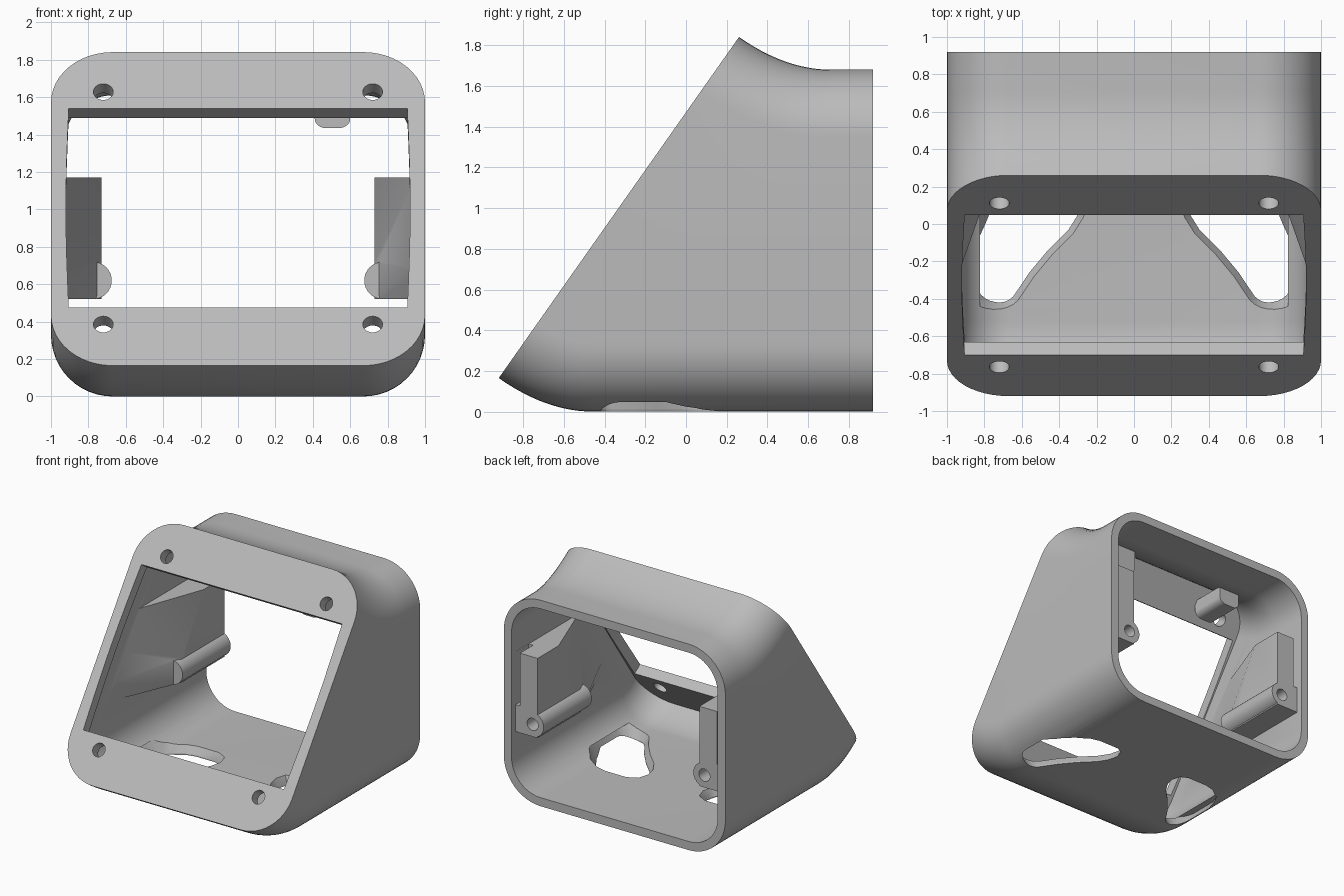
import bpy, bmesh, math
from mathutils import Vector

if bpy.data.objects.get("Cube"):
    bpy.data.objects.remove(bpy.data.objects["Cube"], do_unlink=True)

grey = bpy.data.materials.new("light grey plastic")
grey.use_nodes = True
colour = (0.5, 0.5, 0.5, 1)
grey.diffuse_color = colour
grey.node_tree.nodes["Principled BSDF"].inputs["Base Color"].default_value = colour

# Sloped face frame: origin at its lower edge, up direction and inward normal
ORIGIN = Vector((0, -0.92, 0.165))
UP = Vector((0, 1.18, 1.675)).normalized()
IN = Vector((0, UP.z, -UP.y))
SLOPE_LEN, BACK_H, BACK_Y, RADIUS = 2.05, 1.68, 0.92, 0.33
PLATE, WALL = 0.086, 0.07


def on_slope(x, v, depth=0):
    return Vector((x, 0, 0)) + ORIGIN + UP * v + IN * depth


def make(name, bm):
    bmesh.ops.recalc_face_normals(bm, faces=bm.faces)
    mesh = bpy.data.meshes.new(name)
    bm.to_mesh(mesh)
    bm.free()
    mesh.materials.append(grey)
    obj = bpy.data.objects.new(name, mesh)
    bpy.context.collection.objects.link(obj)
    return obj


def skin(name, rings):
    """Closed solid through rings with equal point counts."""
    bm = bmesh.new()
    loops = [[bm.verts.new(p) for p in ring] for ring in rings]
    n = len(loops[0])
    for a, b in zip(loops, loops[1:]):
        for i in range(n):
            j = (i + 1) % n
            bm.faces.new((a[i], a[j], b[j], b[i]))
    bm.faces.new(loops[0])
    bm.faces.new(loops[-1])
    return make(name, bm)


def hull(name, points):
    bm = bmesh.new()
    for p in points:
        bm.verts.new(p)
    bmesh.ops.convex_hull(bm, input=bm.verts)
    return make(name, bm)


def box(name, x, y, z):
    return hull(name, [(a, b, c) for a in x for b in y for c in z])


def rod(name, start, end, r, n=32):
    start, end = Vector(start), Vector(end)
    axis = (end - start).normalized()
    side = Vector((1, 0, 0))
    other = axis.cross(side)
    turn = [2 * math.pi * i / n for i in range(n)]
    return skin(name, [[p + side * r * math.cos(t) + other * r * math.sin(t)
                        for t in turn] for p in (start, end)])


def apply_bool(body, tool, op):
    mod = body.modifiers.new(op, 'BOOLEAN')
    mod.operation, mod.object, mod.solver = op, tool, 'EXACT'
    bpy.context.view_layer.update()
    result = bpy.data.meshes.new_from_object(
        body.evaluated_get(bpy.context.evaluated_depsgraph_get()))
    body.modifiers.clear()
    body.data = result
    bpy.data.objects.remove(tool, do_unlink=True)


def rounded_rect(height, inset, seg=12):
    r, pts = RADIUS - inset, []
    for q, (sx, v) in enumerate([(1, height - RADIUS), (-1, height - RADIUS),
                                 (-1, RADIUS), (1, RADIUS)]):
        for i in range(seg + 1):
            t = math.pi / 2 * (q + i / seg)
            pts.append((sx * (1 - RADIUS) + r * math.cos(t), v + r * math.sin(t)))
    return pts


def shell(name, inset, depth, back_y, steps=12):
    """Sweep from the sloped outline, curving into the straight back."""
    pairs = list(zip(rounded_rect(SLOPE_LEN, inset), rounded_rect(BACK_H, inset)))
    rings = [[] for _ in range(steps + 2)]
    for (fx, fv), (bx, bz) in pairs:
        p0 = on_slope(fx, fv, depth)
        drop = p0.z - bz
        p1 = p0 + IN * drop / -IN.z
        p2 = Vector((bx, p1.y + 1.4 * drop, bz))
        for k in range(steps + 1):
            t = k / steps
            rings[k].append(p0 * (1 - t) ** 2 + p1 * 2 * t * (1 - t) + p2 * t * t)
        rings[-1].append(Vector((bx, back_y, bz)))
    return skin(name, rings)


# Housing shell, hollow and open at the back
housing = shell("housing", 0, 0, BACK_Y)
apply_bool(housing, shell("cavity", WALL, PLATE, BACK_Y + 0.1), 'DIFFERENCE')

# Screen opening with slightly bowed sides
low, high = 0.38, 1.68
outline = []
for s in (1, -1):
    for i in range(9):
        t = i / 8 if s > 0 else 1 - i / 8
        outline.append((s * (0.905 + 0.015 * math.sin(math.pi * t)), low + (high - low) * t))
apply_bool(housing, skin("opening", [[on_slope(x, v, d) for x, v in outline]
                                     for d in (-0.1, PLATE + 0.03)]), 'DIFFERENCE')

# Corner screw holes in the sloped face
for x in (-0.72, 0.72):
    for v in (0.27, 1.79):
        apply_bool(housing, rod("screw_hole", on_slope(x, v, -0.1),
                                on_slope(x, v, PLATE + 0.06), 0.053), 'DIFFERENCE')

# Flared teardrop vents in the floor
vent = [(0.72 + 0.1 * math.cos(t), -0.32 + 0.1 * math.sin(t))
        for t in [math.pi * (1.15 + 0.85 * i / 10) for i in range(11)]]
vent += [(0.82, -0.1), (0.77, 0.05), (0.72, 0.14), (0.62, 0.21), (0.54, 0.23),
         (0.36, 0.23), (0.3, 0.2), (0.28, 0.13), (0.3, 0.05), (0.35, -0.03),
         (0.46, -0.14), (0.56, -0.26)]


def grow(pts, d):
    out = []
    for i, p in enumerate(pts):
        a, b = Vector(pts[i - 1]), Vector(pts[(i + 1) % len(pts)])
        t = (b - a).normalized()
        out.append((p[0] + t.y * d, p[1] - t.x * d))
    return out


for s in (1, -1):
    rings = [[(s * x, y, z) for x, y in grow(vent, d)]
             for z, d in ((-0.1, 0), (0.01, 0), (0.12, 0.06))]
    apply_bool(housing, skin("vent", rings), 'DIFFERENCE')

# Side brackets with a screw boss each
for s in (1, -1):
    bracket = hull("bracket", [(s * x, y, z) for x, y, z in (
        (0.73, 0.87, 0.52), (0.73, 0.87, 1.17), (0.95, 0.87, 0.52), (0.95, 0.87, 1.17),
        (0.73, 0.32, 0.72), (0.73, 0.6, 1.17), (0.73, 0.32, 0.52),
        (0.95, 0.0, 1.17), (0.95, -0.3, 0.68), (0.95, -0.2, 0.52))])
    cx = s * 0.775
    apply_bool(bracket, rod("boss", (cx, 0.25, 0.62), (cx, 0.87, 0.62), 0.1), 'UNION')
    apply_bool(bracket, rod("boss_hole", (cx, 0.5, 0.62), (cx, 1, 0.62), 0.05), 'DIFFERENCE')
    apply_bool(bracket, box("slot", (s * 0.89, s * 0.929), (0.7, 1), (0.74, 1.3)), 'DIFFERENCE')
    apply_bool(housing, bracket, 'UNION')

# Rounded tabs hanging under the roof
for x, bottom in ((0.505, 1.435), (-0.55, 1.5)):
    pts = []
    for s in (1, -1):
        for y in (0.2, 0.5):
            pts.append((x + s * 0.095, y, 1.64))
            for i in range(7):
                t = math.pi / 2 * i / 6
                pts.append((x + s * (0.035 + 0.06 * math.cos(t)), y,
                            bottom + 0.05 * (1 - math.sin(t))))
    apply_bool(housing, hull("tab", pts), 'UNION')

# Smooth curved surfaces, sharp rims
bpy.ops.object.select_all(action='DESELECT')
housing.select_set(True)
bpy.context.view_layer.objects.active = housing
bpy.ops.object.shade_smooth_by_angle(angle=math.radians(28))
